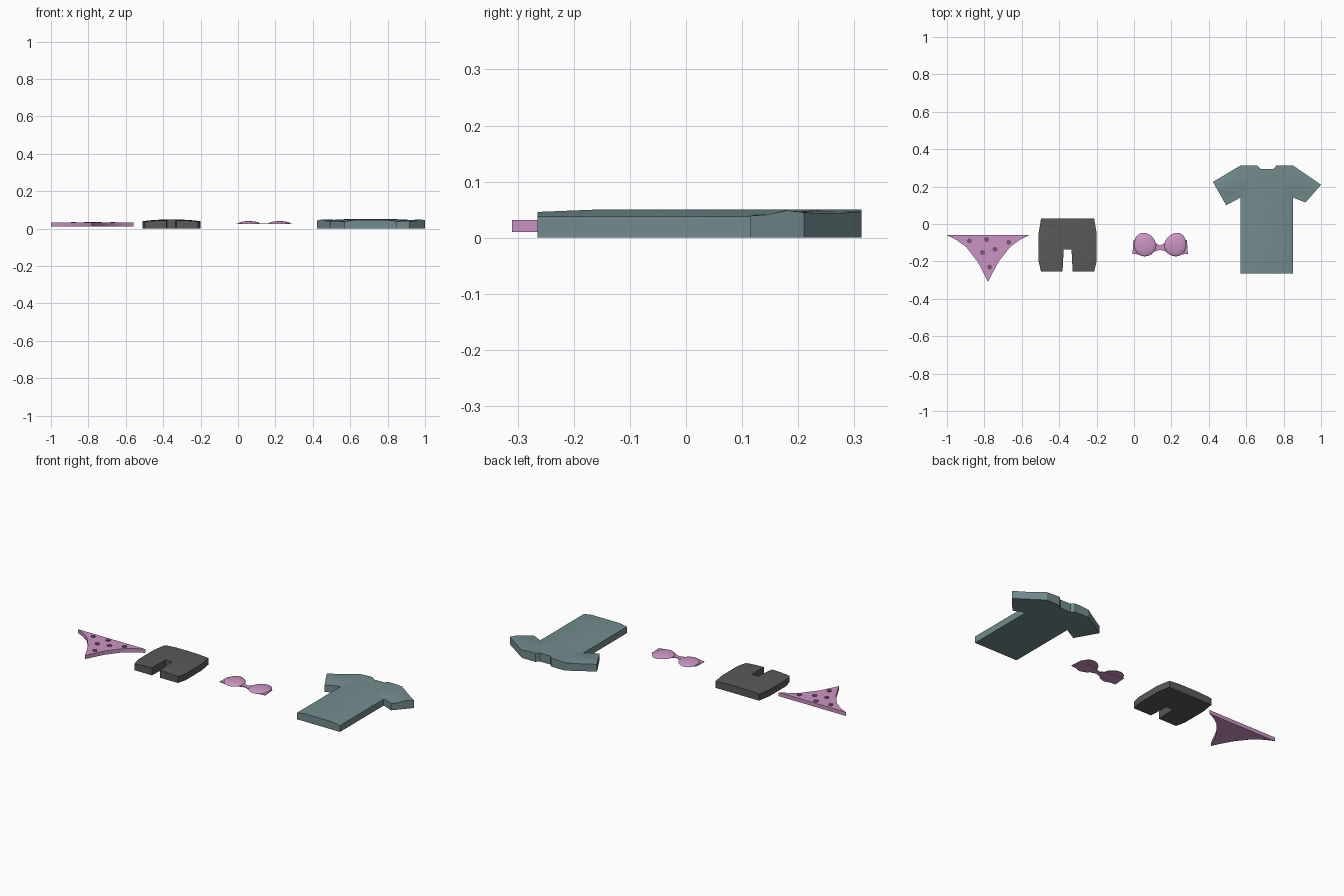
import bpy, bmesh, math
from mathutils import Matrix

if "Cube" in bpy.data.objects:
    bpy.data.objects.remove(bpy.data.objects["Cube"])


def material(name, color):
    m = bpy.data.materials.new(name)
    m.diffuse_color = (*color, 1)
    m.use_nodes = True
    m.node_tree.nodes["Principled BSDF"].inputs["Base Color"].default_value = m.diffuse_color
    return m


PINK = material("pink_cloth", (0.60, 0.30, 0.55))
GREY = material("charcoal_cloth", (0.10, 0.10, 0.10))
TEAL = material("teal_cloth", (0.17, 0.26, 0.27))
DOT = material("dot_print", (0.20, 0.09, 0.17))


def finish(bm, name, mat, angle=30):
    bmesh.ops.recalc_face_normals(bm, faces=bm.faces)
    me = bpy.data.meshes.new(name)
    bm.to_mesh(me)
    bm.free()
    ob = bpy.data.objects.new(name, me)
    bpy.context.collection.objects.link(ob)
    me.materials.append(mat)
    bpy.ops.object.select_all(action='DESELECT')
    ob.select_set(True)
    bpy.context.view_layer.objects.active = ob
    bpy.ops.object.shade_smooth_by_angle(angle=math.radians(angle))
    return ob


def slab(name, outline, z0, height, mat, xs=(), ys=()):
    """Flat garment: outline cut along xs and ys, raised to height(x, y)."""
    bm = bmesh.new()
    bm.faces.new([bm.verts.new((x, y, z0)) for x, y in outline])
    bmesh.ops.triangulate(bm, faces=bm.faces[:])
    cuts = [((x, 0, 0), (1, 0, 0)) for x in xs] + [((0, y, 0), (0, 1, 0)) for y in ys]
    for co, no in cuts:
        bmesh.ops.bisect_plane(bm, geom=bm.verts[:] + bm.edges[:] + bm.faces[:],
                               plane_co=co, plane_no=no, dist=1e-5)
    ret = bmesh.ops.extrude_face_region(bm, geom=bm.faces[:], use_keep_orig=True)
    for v in ret["geom"]:
        if isinstance(v, bmesh.types.BMVert):
            v.co.z = height(v.co.x, v.co.y)
    return finish(bm, name, mat)


def mirrored(half, cx):
    """Close a right half outline (top to bottom) around x = cx."""
    return [(cx + x, y) for x, y in half] + [(cx - x, y) for x, y in reversed(half) if x > 0]


# Briefs: curved triangle with printed dots
briefs = mirrored([(0.22, -0.06), (0.17, -0.085), (0.118, -0.122), (0.085, -0.165),
                   (0.057, -0.20), (0.03, -0.25), (0, -0.31)], -0.78)
slab("briefs", briefs, 0.01, lambda x, y: 0.032, PINK)
for i, (x, y) in enumerate([(-0.88, -0.09), (-0.788, -0.083), (-0.67, -0.098),
                            (-0.743, -0.135), (-0.81, -0.153), (-0.772, -0.23)]):
    bm = bmesh.new()
    bmesh.ops.create_cone(bm, cap_ends=True, segments=16, radius1=0.013, radius2=0.013,
                          depth=0.008, matrix=Matrix.Translation((x, y, 0.032)))
    finish(bm, f"briefs_dot_{i + 1}", DOT)

# Shorts: softly domed slab with a leg gap
SX = -0.355
shorts = mirrored([(0.142, 0.03), (0.155, -0.05), (0.155, -0.20), (0.142, -0.255),
                   (0.027, -0.255), (0.021, -0.137)], SX)


def shorts_height(x, y):
    return 0.048 - 0.009 * min(1, abs(x - SX) / 0.155) ** 3 - 0.004 * min(1, abs(y + 0.11) / 0.145) ** 3


slab("shorts", shorts, 0, shorts_height, GREY,
     xs=[SX + d for d in (-0.12, -0.07, 0, 0.07, 0.12)], ys=(-0.22, -0.15, -0.1, -0.05, 0))

# Bra: thin band with bridge, and two egg-shaped cups
BX = 0.14
band = mirrored([(0.0, -0.115), (0.03, -0.10), (0.09, -0.09), (0.143, -0.085), (0.148, -0.16),
                 (0.09, -0.165), (0.03, -0.147), (0.0, -0.138)], BX)
band.remove((BX, -0.115))
band.insert(0, (BX, -0.115))
slab("bra_band", band, 0.024, lambda x, y: 0.028, PINK)
for side, label in ((-1, "left"), (1, "right")):
    bm = bmesh.new()
    bmesh.ops.create_uvsphere(bm, u_segments=32, v_segments=16, radius=1)
    cut = bmesh.ops.bisect_plane(bm, geom=bm.verts[:] + bm.edges[:] + bm.faces[:], dist=1e-4,
                                 plane_co=(0, 0, 0), plane_no=(0, 0, 1), clear_inner=True)
    bmesh.ops.holes_fill(bm, edges=[e for e in bm.edges if e.is_boundary])
    for v in bm.verts:
        v.co.x *= 1 - 0.12 * v.co.y
    bm.transform(Matrix.Translation((BX + side * 0.083, -0.109, 0.025))
                 @ Matrix.Rotation(-side * math.radians(22), 4, 'Z')
                 @ Matrix.Diagonal((0.058, 0.064, 0.015, 1)))
    finish(bm, f"bra_cup_{label}", PINK, 50)

# T-shirt: body and sleeves with lowered side edges
TX = 0.71
shirt = [(0.57, 0.313), (0.66, 0.313), (0.677, 0.295), (0.745, 0.295), (0.762, 0.313), (0.85, 0.313),
         (1.0, 0.21), (0.917, 0.115), (0.85, 0.142), (0.85, -0.265),
         (0.57, -0.265), (0.57, 0.142), (0.493, 0.10), (0.422, 0.225)]


def shirt_height(x, y):
    d = abs(x - TX)
    if y < 0.143 and d < 0.141:
        # body: side edges drop, hem dips slightly
        z = 0.05 - 0.004 * max(0, (-0.165 - y) / 0.10)
        return min(z, 0.05 - 0.012 * max(0, d - 0.09) / 0.05)
    if d > 0.14:
        # sleeve: ridge along its middle, falling to front and back edges
        ridge = 0.245 - 0.45 * (d - 0.14)
        return 0.05 - 0.012 * min(1, abs(y - ridge) / 0.08) * min(1, (d - 0.1) / 0.12)
    return 0.05


slab("tshirt", shirt, 0, shirt_height, TEAL,
     xs=(0.46, 0.515, 0.62, 0.80, 0.90, 0.95), ys=(-0.165, 0.0, 0.1421, 0.18, 0.245))
